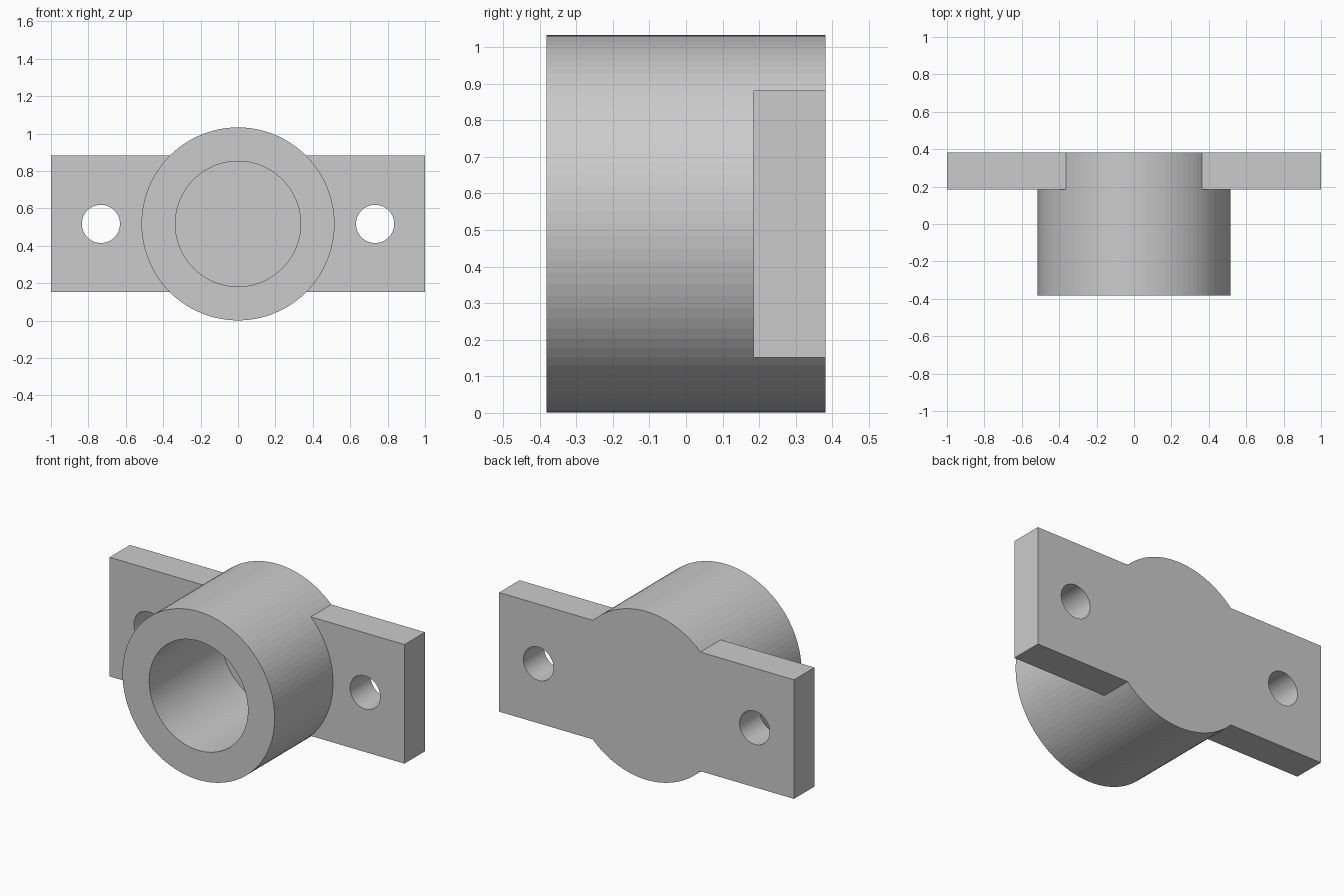
import bpy
import math

if "Cube" in bpy.data.objects:
    bpy.data.objects.remove(bpy.data.objects["Cube"])

CZ = 0.517          # height of the bore axis
BACK = 0.382        # y of the flush back face
R_OUT, R_BORE, R_HOLE = 0.516, 0.335, 0.102


def cylinder_y(name, x, radius, y0, y1, sides):
    bpy.ops.mesh.primitive_cylinder_add(
        vertices=sides, radius=radius, depth=y1 - y0,
        location=(x, (y0 + y1) / 2, CZ), rotation=(math.pi / 2, 0, 0))
    ob = bpy.context.object
    ob.name = name
    bpy.ops.object.transform_apply(location=True, rotation=True, scale=True)
    return ob


def combine(target, tool, operation):
    mod = target.modifiers.new(tool.name, 'BOOLEAN')
    mod.operation = operation
    mod.solver = 'EXACT'
    mod.object = tool
    bpy.ops.object.select_all(action='DESELECT')
    target.select_set(True)
    bpy.context.view_layer.objects.active = target
    bpy.ops.object.modifier_apply(modifier=mod.name)
    bpy.data.objects.remove(tool)


# Round boss, lying along y
body = cylinder_y("flanged_housing", 0, R_OUT, -BACK, BACK, 96)

# Mounting plate, flush with the back of the boss
y0 = 0.184
bpy.ops.mesh.primitive_cube_add(size=1, location=(0, (y0 + BACK) / 2, CZ))
plate = bpy.context.object
plate.name = "mounting_plate"
plate.scale = (2, BACK - y0, 0.73)
bpy.ops.object.transform_apply(location=True, rotation=True, scale=True)
combine(body, plate, 'UNION')

# Blind bore from the front, leaving a thin back wall
combine(body, cylinder_y("bore", 0, R_BORE, -0.6, 0.318, 96), 'DIFFERENCE')

# Bolt holes through both ears
for side in (-1, 1):
    combine(body, cylinder_y("bolt_hole", side * 0.733, R_HOLE, 0, 0.6, 64),
            'DIFFERENCE')
